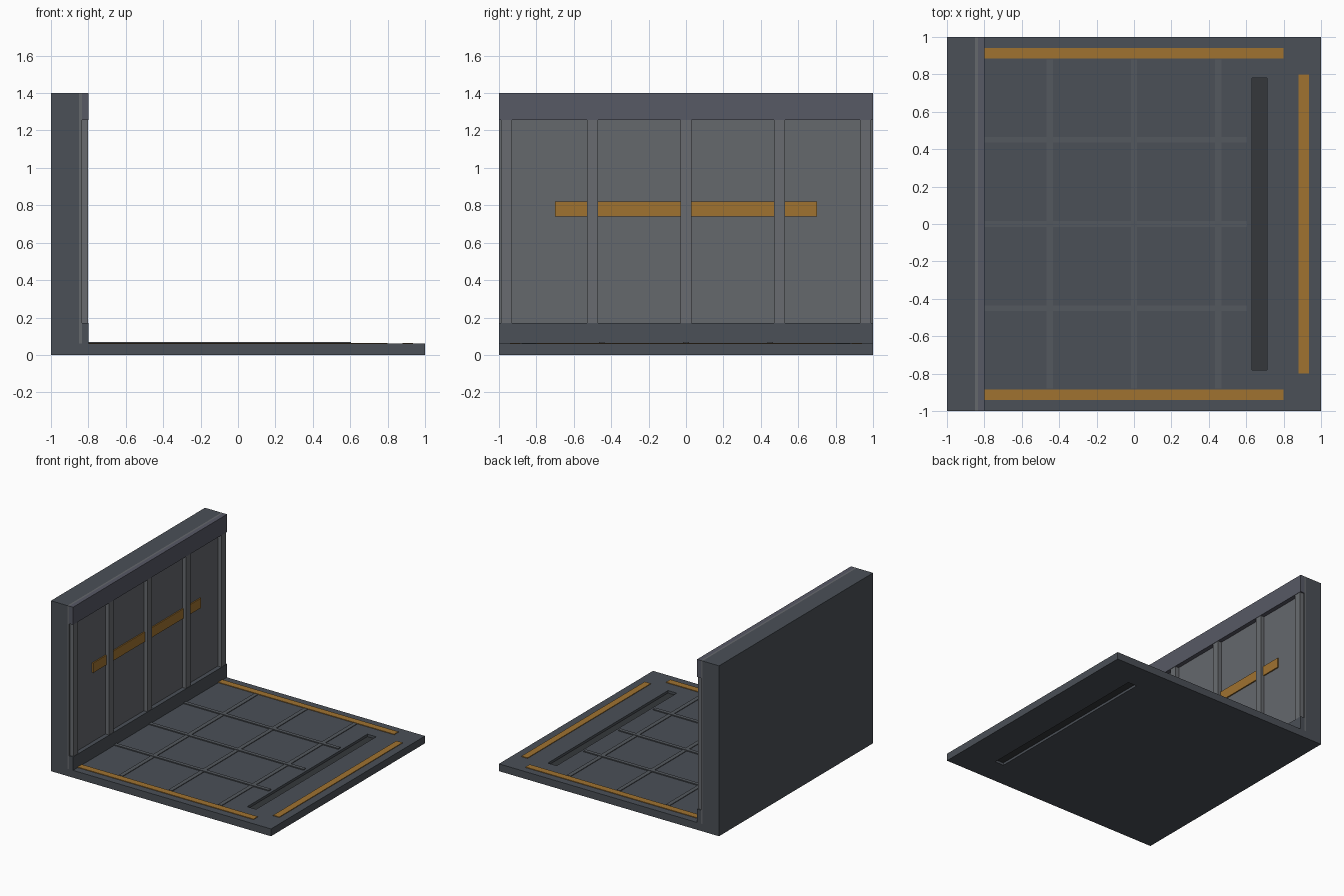
import bpy

if "Cube" in bpy.data.objects:
    bpy.data.objects.remove(bpy.data.objects["Cube"])


def mat(name, r, g, b):
    m = bpy.data.materials.new(name)
    m.diffuse_color = (r, g, b, 1)
    m.use_nodes = True
    m.node_tree.nodes["Principled BSDF"].inputs["Base Color"].default_value = m.diffuse_color
    return m


DARK = mat("dark_steel", 0.07, 0.08, 0.095)
TRIM = mat("trim_steel", 0.095, 0.10, 0.13)
PANEL = mat("panel_grey", 0.13, 0.138, 0.152)
RIB = mat("rib_grey", 0.14, 0.148, 0.16)
SEAM = mat("floor_rib_grey", 0.088, 0.098, 0.112)
BLACK = mat("slot_black", 0.035, 0.039, 0.043)
ORANGE = mat("amber_strip", 0.35, 0.17, 0.03)


def box(name, x, y, z, material):
    """Axis-aligned box from (min, max) ranges."""
    bpy.ops.mesh.primitive_cube_add(size=1, location=[(a + b) / 2 for a, b in (x, y, z)])
    o = bpy.context.object
    o.name = name
    o.scale = [b - a for a, b in (x, y, z)]
    bpy.ops.object.transform_apply(location=False, rotation=False, scale=True)
    o.data.materials.append(material)
    return o


# Floor slab with a slot cut through it
floor = box("floor_slab", (-0.85, 1), (-1, 1), (0, 0.06), DARK)
cutter = box("slot_cutter", (0.63, 0.71), (-0.78, 0.78), (-0.1, 0.2), DARK)
mod = floor.modifiers.new("slot", "BOOLEAN")
mod.operation = "DIFFERENCE"
mod.solver = "EXACT"
mod.object = cutter
bpy.context.view_layer.objects.active = floor
bpy.ops.object.modifier_apply(modifier=mod.name)
bpy.data.objects.remove(cutter)
box("slot_plate", (0.63, 0.71), (-0.78, 0.78), (0.02, 0.04), BLACK)

# Floor rib grid
for i in (-0.45, 0, 0.45):
    box("floor_long_rib", (-0.8, 0.605), (i - 0.015, i + 0.015), (0.055, 0.068), SEAM)
    box("floor_cross_rib", (i - 0.017, i + 0.017), (-0.88, 0.88), (0.055, 0.065), SEAM)

# Amber strips around the floor edge
for lo, hi in ((-0.94, -0.885), (0.885, 0.94)):
    box("floor_side_strip", (-0.8, 0.8), (lo, hi), (0.055, 0.065), ORANGE)
box("floor_end_strip", (0.88, 0.935), (-0.8, 0.8), (0.055, 0.065), ORANGE)

# Wall: backing slab, face panel, top and bottom rails
box("wall_slab", (-1, -0.85), (-1, 1), (0, 1.4), DARK)
box("wall_panel", (-0.85, -0.835), (-1, 1), (0.06, 1.4), PANEL)
box("wall_top_rail", (-0.835, -0.8), (-1, 1), (1.255, 1.4), TRIM)
box("wall_bottom_rail", (-0.835, -0.8), (-1, 1), (0.06, 0.17), DARK)

# Wall ribs and the amber band behind them
for y in (-0.96, -0.5, 0, 0.5, 0.96):
    box("wall_rib", (-0.835, -0.803), (y - 0.03, y + 0.03), (0.17, 1.255), RIB)
box("wall_strip", (-0.835, -0.825), (-0.7, 0.7), (0.74, 0.82), ORANGE)
